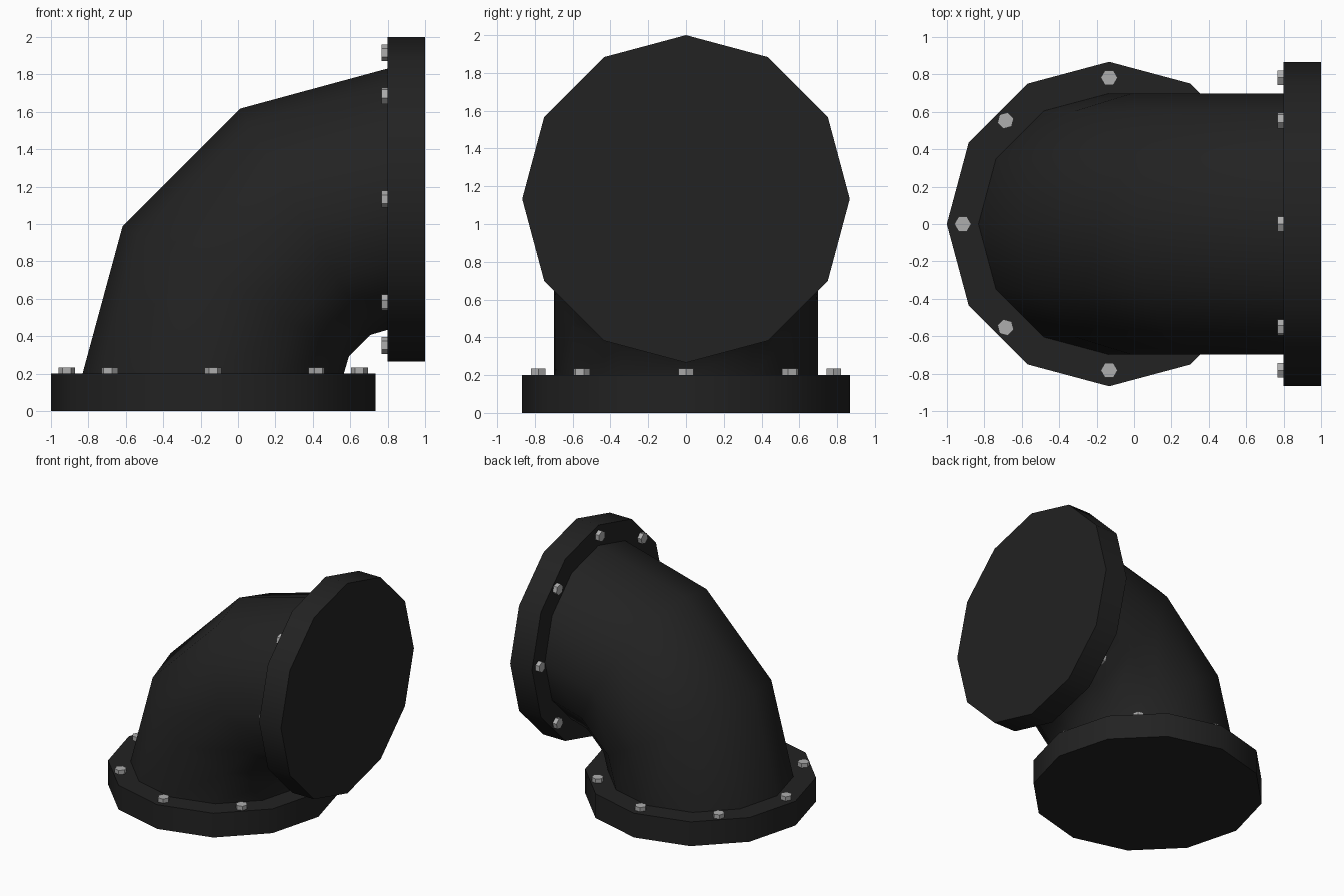
import bpy, bmesh
from math import radians, sin, cos, pi
from mathutils import Matrix, Vector

if "Cube" in bpy.data.objects:
    bpy.data.objects.remove(bpy.data.objects["Cube"])

SIDES = 12


def material(name, value):
    m = bpy.data.materials.new(name)
    m.diffuse_color = (value, value, value, 1)
    m.use_nodes = True
    m.node_tree.nodes["Principled BSDF"].inputs["Base Color"].default_value = m.diffuse_color
    return m


black = material("black_iron", 0.016)
steel = material("bolt_steel", 0.42)


def make_object(name, bm, mat, angle):
    mesh = bpy.data.meshes.new(name)
    bm.to_mesh(mesh)
    bm.free()
    mesh.materials.append(mat)
    ob = bpy.data.objects.new(name, mesh)
    bpy.context.collection.objects.link(ob)
    bpy.ops.object.select_all(action='DESELECT')
    ob.select_set(True)
    bpy.context.view_layer.objects.active = ob
    if angle:
        bpy.ops.object.shade_smooth_by_angle(angle=radians(angle))
    return ob


def add_prism(bm, sides, radius, z0, z1, matrix):
    place = matrix @ Matrix.Translation((0, 0, (z0 + z1) / 2))
    # first vertex of the cone primitive lies on Y, so turn it onto X
    place = place @ Matrix.Rotation(pi / 2, 4, 'Z')
    bmesh.ops.create_cone(bm, cap_ends=True, segments=sides, radius1=radius,
                          radius2=radius, depth=z1 - z0, matrix=place)


# Flanges with eight hex bolts each; local z points towards the pipe
frames = {
    "bottom": Matrix.Translation((-0.133, 0, 0)),
    "side": Matrix.Translation((1, 0, 1.133)) @ Matrix.Rotation(-pi / 2, 4, 'Y'),
}
for name, frame in frames.items():
    bm = bmesh.new()
    add_prism(bm, SIDES, 0.867, 0, 0.2, frame)
    make_object(name + "_flange", bm, black, 40)

    bm = bmesh.new()
    for i in range(8):
        a = i * pi / 4
        spot = Matrix.Translation((0.782 * cos(a), 0.782 * sin(a), 0))
        turn = Matrix.Rotation(a if i % 2 else 0, 4, 'Z')
        add_prism(bm, 6, 0.045, 0.195, 0.234, frame @ spot @ turn)
    make_object(name + "_bolts", bm, steel, 0)

# Elbow pipe: four rings swept through a quarter bend
bm = bmesh.new()
rings = []
for x, z, tilt in [(-0.133, 0.2, 0), (-0.012, 0.641, 30),
                   (0.359, 1.012, 60), (0.8, 1.133, 90)]:
    t = radians(tilt)
    u = Vector((cos(t), 0, -sin(t)))
    v = Vector((0, 1, 0))
    rings.append([bm.verts.new(Vector((x, 0, z)) + 0.698 * (
        cos(2 * pi * i / SIDES) * u + sin(2 * pi * i / SIDES) * v))
        for i in range(SIDES)])
for lo, hi in zip(rings, rings[1:]):
    for i in range(SIDES):
        j = (i + 1) % SIDES
        bm.faces.new((lo[i], lo[j], hi[j], hi[i]))
make_object("elbow_pipe", bm, black, 60)
